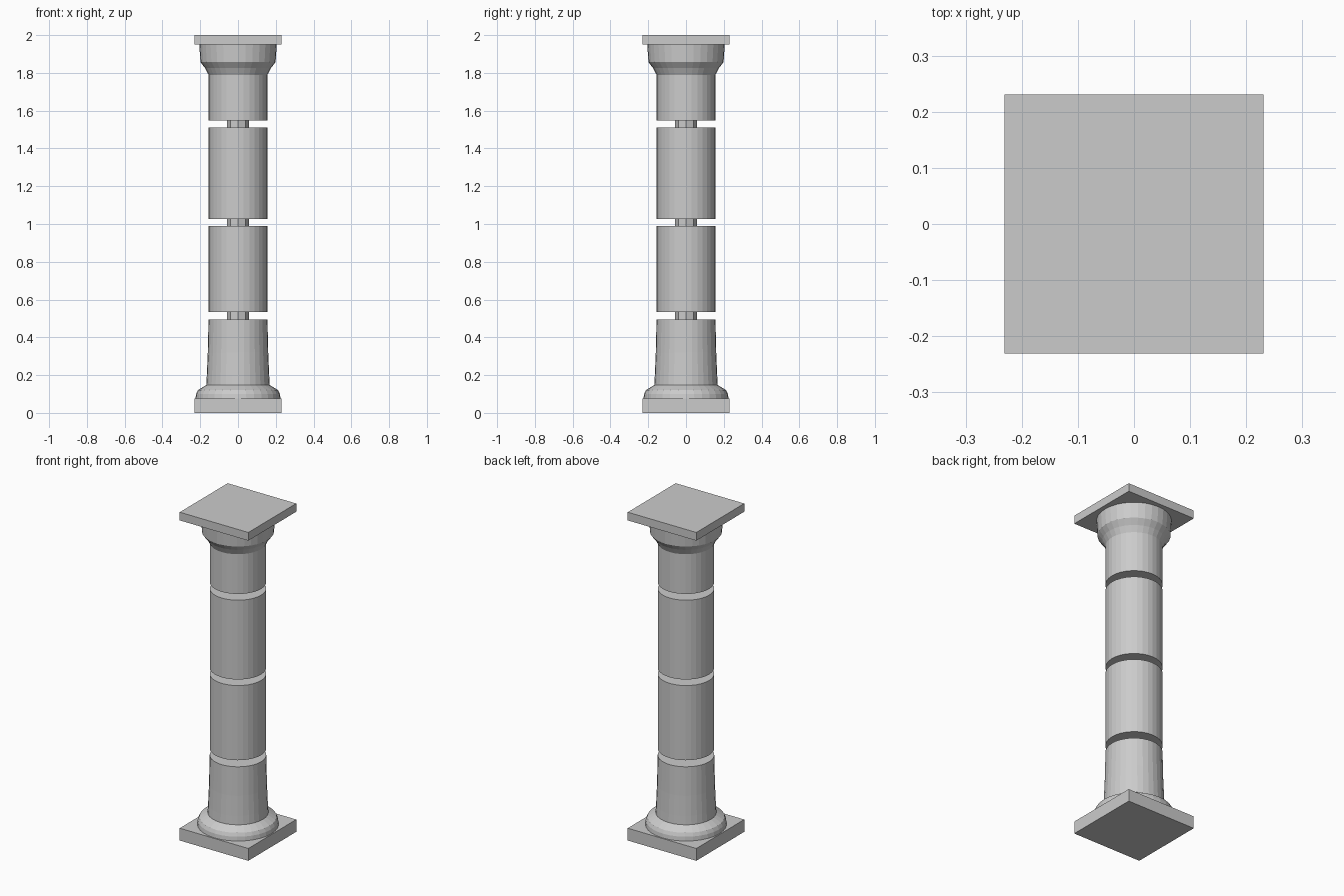
import bpy, bmesh, math

if "Cube" in bpy.data.objects:
    bpy.data.objects.remove(bpy.data.objects["Cube"])

SEG = 32
R = 0.156          # shaft radius
HALF = 0.231       # plinth and abacus half width


def make_object(name, bm):
    bmesh.ops.recalc_face_normals(bm, faces=bm.faces)
    mesh = bpy.data.meshes.new(name)
    bm.to_mesh(mesh)
    bm.free()
    obj = bpy.data.objects.new(name, mesh)
    bpy.context.collection.objects.link(obj)
    return obj


def slab(name, z0, z1):
    bm = bmesh.new()
    bmesh.ops.create_cube(bm, size=1)
    bmesh.ops.scale(bm, vec=(2 * HALF, 2 * HALF, z1 - z0), verts=bm.verts)
    bmesh.ops.translate(bm, vec=(0, 0, (z0 + z1) / 2), verts=bm.verts)
    return make_object(name, bm)


def turned(name, profile, seg=SEG):
    """Closed solid of revolution from (radius, z) points, bottom to top."""
    bm = bmesh.new()
    rings = [[bm.verts.new((r * math.cos(2 * math.pi * i / seg),
                            r * math.sin(2 * math.pi * i / seg), z))
              for i in range(seg)] for r, z in profile]
    for a, b in zip(rings, rings[1:]):
        for i in range(seg):
            j = (i + 1) % seg
            bm.faces.new((a[i], a[j], b[j], b[i]))
    bm.faces.new(rings[0][::-1])
    bm.faces.new(rings[-1])
    obj = make_object(name, bm)
    for p in obj.data.polygons:
        p.use_smooth = False
    return obj


# Square slabs at the foot and the head
slab("plinth", 0.0, 0.075)
slab("abacus", 1.95, 2.0)

# Base moulding with the flared lowest drum
turned("base_drum", [(0.225, 0.075), (0.222, 0.10), (0.213, 0.12), (0.168, 0.147),
                     (0.165, 0.20), (0.160, 0.32), (R, 0.495)])

# Plain middle drums
for name, z0, z1 in (("lower_drum", 0.535, 0.99), ("upper_drum", 1.027, 1.51)):
    turned(name, [(R, z0), (R, z1)])

# Top drum widening into the capital
turned("capital_drum", [(R, 1.548), (R, 1.79), (0.174, 1.825), (0.199, 1.857),
                        (0.205, 1.95)])

# Narrow core pegs seen in the gaps between drums
for name, z0, z1 in (("lower_peg", 0.495, 0.535), ("middle_peg", 0.99, 1.027),
                     ("upper_peg", 1.51, 1.548)):
    turned(name, [(0.057, z0), (0.057, z1)], 8)
